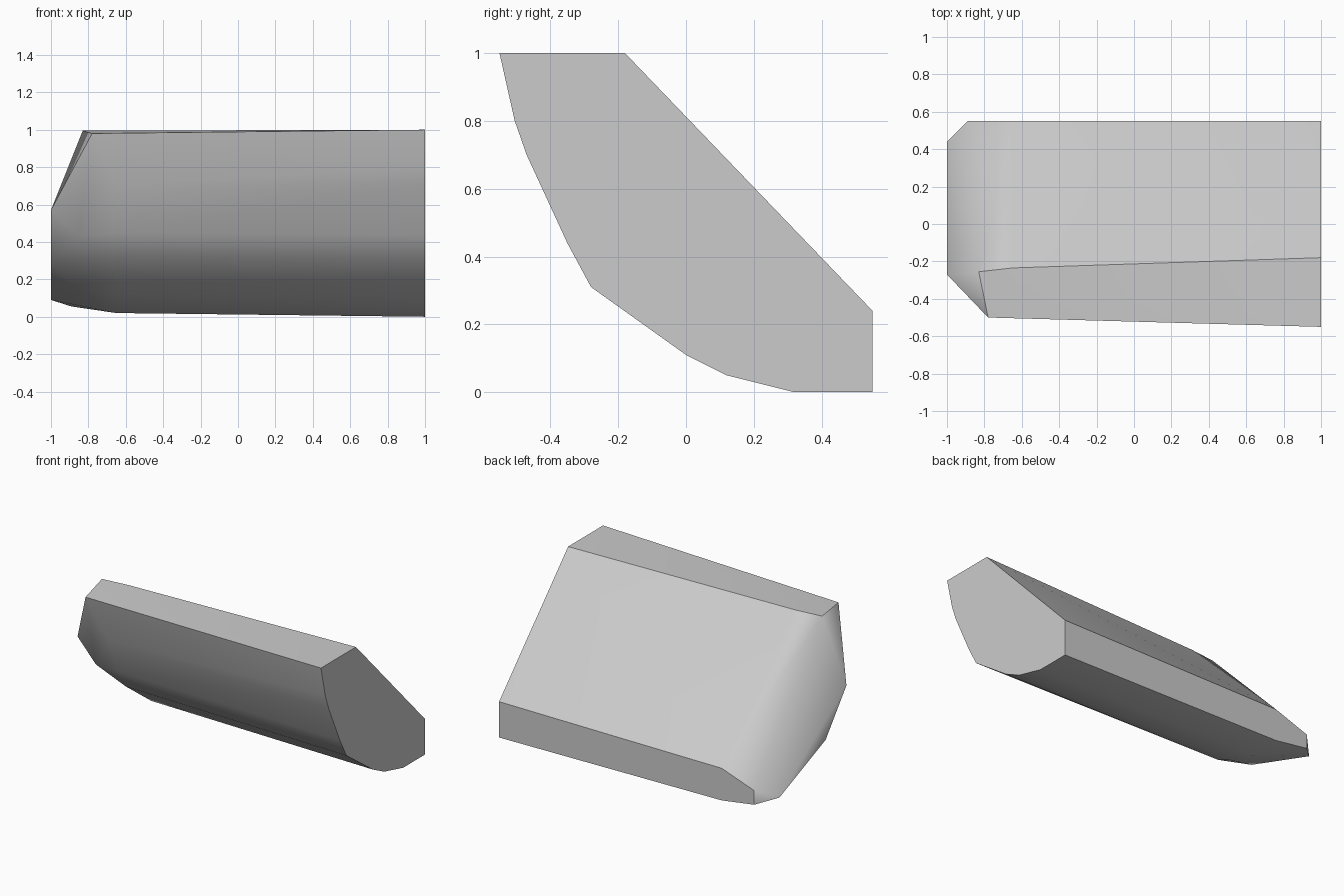
import bpy
import bmesh
import math

cube = bpy.data.objects.get("Cube")
if cube:
    bpy.data.objects.remove(cube, do_unlink=True)

# Plain grey material
grey = bpy.data.materials.new("plain_grey")
grey.use_nodes = True
color = (0.6, 0.6, 0.6, 1)
grey.diffuse_color = color
grey.node_tree.nodes["Principled BSDF"].inputs["Base Color"].default_value = color

# Full section at the flat end (y, z)
flat_end = [(-0.55, 1), (-0.18, 1), (0.55, 0.24), (0.55, 0), (0.32, 0), (0.12, 0.05),
            (0, 0.11), (-0.28, 0.31), (-0.35, 0.44), (-0.47, 0.7), (-0.505, 0.8)]
# Slightly tapered section where the rounded end begins
shoulder = [(-0.235, 0.995), (0.55, 0.235), (0.55, 0.02), (0.32, 0.02), (0.13, 0.07),
            (0.01, 0.125), (-0.26, 0.325), (-0.33, 0.45), (-0.445, 0.7)]
# Corners of the rounded end (x, y, z)
tip = [(-0.78, -0.5, 0.98), (-0.83, -0.255, 0.995), (-0.89, 0.55, 0.15),
       (-0.89, 0.55, 0.055), (-0.85, -0.29, 0.43), (-0.87, 0.06, 0.15),
       (-1, 0.44, 0.09), (-1, -0.05, 0.29), (-1, -0.27, 0.57)]
points = [(1, y, z) for y, z in flat_end] + [(-0.65, y, z) for y, z in shoulder] + tip

# Stretch one convex skin over the sections
bm = bmesh.new()
for p in points:
    bm.verts.new(p)
hull = bmesh.ops.convex_hull(bm, input=bm.verts[:])
loose = {v for v in hull["geom_interior"] + hull["geom_unused"]
         if isinstance(v, bmesh.types.BMVert)}
bmesh.ops.delete(bm, geom=list(loose), context='VERTS')
bmesh.ops.dissolve_limit(bm, angle_limit=math.radians(0.5), verts=bm.verts[:], edges=bm.edges[:])
bmesh.ops.recalc_face_normals(bm, faces=bm.faces[:])
mesh = bpy.data.meshes.new("wedge_block")
bm.to_mesh(mesh)
bm.free()
mesh.materials.append(grey)

block = bpy.data.objects.new("wedge_block", mesh)
bpy.context.collection.objects.link(block)
bpy.ops.object.select_all(action='DESELECT')
block.select_set(True)
bpy.context.view_layer.objects.active = block
bpy.ops.object.shade_smooth_by_angle(angle=math.radians(35))
